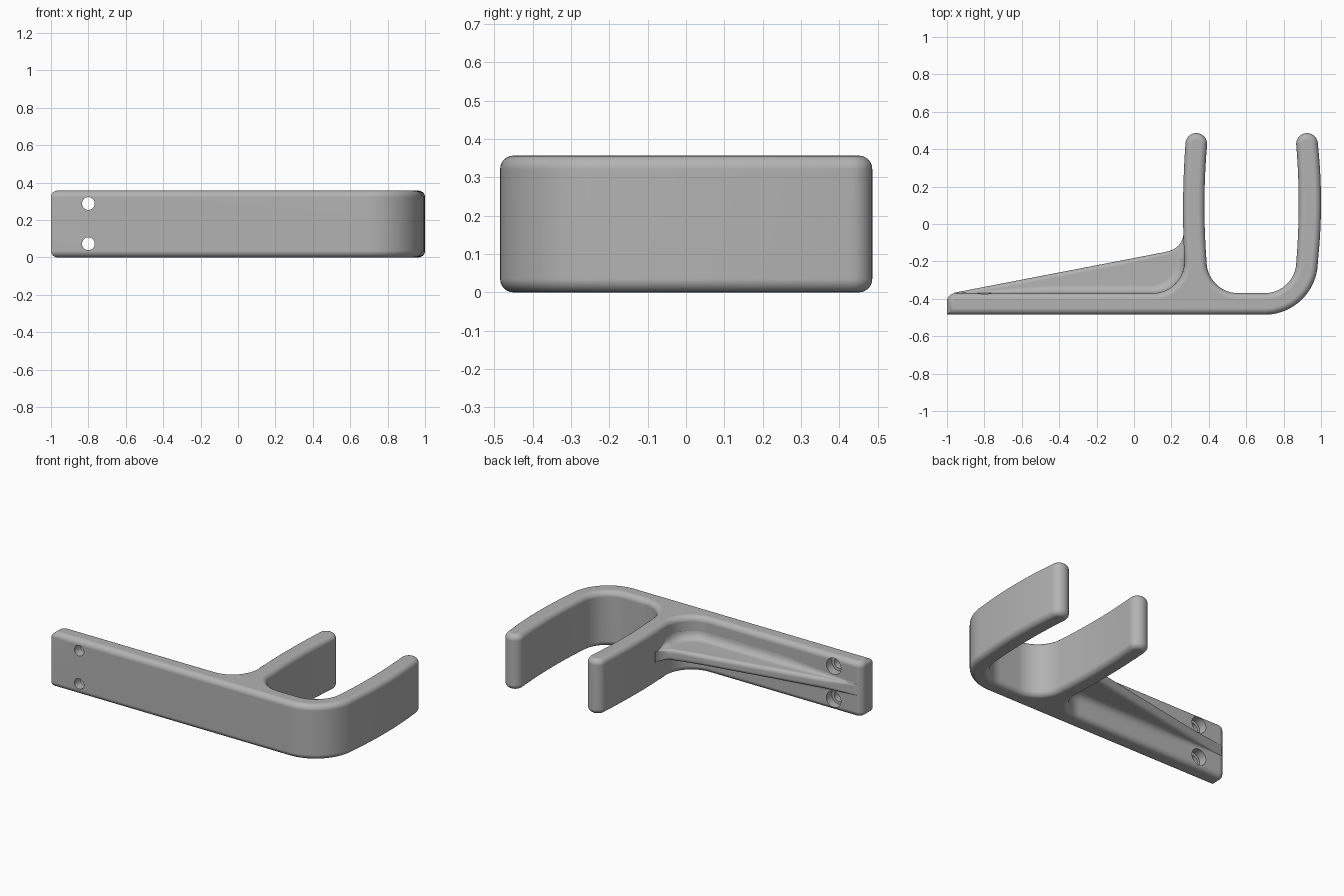
import bpy, bmesh, math
from mathutils import Vector

if "Cube" in bpy.data.objects:
    bpy.data.objects.remove(bpy.data.objects["Cube"])

HEIGHT, ROUND = 0.357, 0.035
grey = bpy.data.materials.new("satin_grey")
grey.diffuse_color = (0.45, 0.45, 0.45, 1)
grey.use_nodes = True
grey.node_tree.nodes["Principled BSDF"].inputs["Base Color"].default_value = grey.diffuse_color


def arc(cx, cy, r, a0, a1, n=14):
    return [(cx + r * math.cos(math.radians(a0 + (a1 - a0) * i / n)),
             cy + r * math.sin(math.radians(a0 + (a1 - a0) * i / n))) for i in range(n + 1)]


def bow(p, q, dx, n=10):
    """Points strictly between p and q, bulging sideways by dx."""
    return [(p[0] + (q[0] - p[0]) * t + 4 * dx * t * (1 - t), p[1] + (q[1] - p[1]) * t)
            for t in (i / n for i in range(1, n))]


def line(p, q, n):
    return [(p[0] + (q[0] - p[0]) * i / n, p[1] + (q[1] - p[1]) * i / n) for i in range(n)]


def loft(name, rings):
    """Skin closed rings of equal size and cap both ends."""
    bm = bmesh.new()
    vs = [[bm.verts.new(c) for c in ring] for ring in rings]
    n = len(rings[0])
    for a, b in zip(vs, vs[1:]):
        for i in range(n):
            j = (i + 1) % n
            bm.faces.new((a[i], a[j], b[j], b[i]))
    bm.faces.new(vs[0][::-1])
    bm.faces.new(vs[-1])
    bmesh.ops.recalc_face_normals(bm, faces=bm.faces)
    me = bpy.data.meshes.new(name)
    bm.to_mesh(me)
    bm.free()
    ob = bpy.data.objects.new(name, me)
    bpy.context.collection.objects.link(ob)
    me.materials.append(grey)
    return ob


def inset(pts, d):
    """Move a counter-clockwise outline inward by d with mitred corners."""
    out = []
    for i, p in enumerate(pts):
        p = Vector(p)
        e1 = (p - Vector(pts[i - 1])).normalized()
        e2 = (Vector(pts[(i + 1) % len(pts)]) - p).normalized()
        n1, n2 = Vector((-e1.y, e1.x)), Vector((-e2.y, e2.x))
        out.append(p + (n1 + n2) * (d / (1 + n1.dot(n2))))
    return out


def activate(ob):
    bpy.ops.object.select_all(action='DESELECT')
    ob.select_set(True)
    bpy.context.view_layer.objects.active = ob


# Outline of the plate with its two bowed arms, seen from above
outline = [(-1, -0.485)]
outline += arc(0.698, -0.2, 0.285, -90, 0, 20)
outline += bow((0.983, -0.2), (0.983, 0.428), 0.017)
outline += arc(0.925, 0.428, 0.058, 0, 180, 18)
outline += bow((0.867, 0.428), (0.868, -0.2), 0.013)
outline += arc(0.698, -0.2, 0.17, 0, -90)
outline += arc(0.558, -0.2, 0.17, -90, -180)
outline += bow((0.388, -0.2), (0.391, 0.428), -0.013)
outline += arc(0.333, 0.428, 0.058, 0, 180, 18)
outline += bow((0.275, 0.428), (0.27, -0.2), -0.01)
outline += arc(0.1, -0.2, 0.17, 0, -90)
outline += arc(-0.955, -0.415, 0.045, 90, 180, 10)

# Hook body: outline stacked upward with rounded rims
levels = [(ROUND * (1 - math.sin(a)), ROUND * (1 - math.cos(a)))
          for a in (math.radians(15 * k) for k in range(7))]
levels += [(d, HEIGHT - z) for d, z in reversed(levels)]
body = loft("hook_body", [[(p.x, p.y, z) for p in inset(outline, d)] for d, z in levels])

# Screw holes: narrow bore through the plate, wider recess at the back
for z in (0.073, 0.288):
    for radius, y0, y1 in ((0.034, -0.6, -0.3), (0.052, -0.425, -0.3)):
        bpy.ops.mesh.primitive_cylinder_add(vertices=40, radius=radius, depth=y1 - y0,
                                            location=(-0.8, (y0 + y1) / 2, z),
                                            rotation=(math.pi / 2, 0, 0))
        cutter = bpy.context.object
        cutter.name = "hole_cutter"
        cutter.hide_render = True
        mod = body.modifiers.new("hole", 'BOOLEAN')
        mod.operation, mod.solver, mod.object = 'DIFFERENCE', 'EXACT', cutter
        activate(body)
        bpy.ops.object.modifier_apply(modifier=mod.name)
        bpy.data.objects.remove(cutter)

# Tapered brace: ruled between the plate surface and a sloping crest
foot = line((-0.95, -0.37), (0.1, -0.37), 24) + arc(0.1, -0.2, 0.17, -90, 0, 12)
foot += line((0.27, -0.19), (0.266, -0.05), 10)
crest = line((-0.97, -0.369), (0.0, -0.182), 24) + line((0.0, -0.182), (0.165, -0.15), 13)
crest += [((1 - t) ** 2 * 0.165 + 2 * t * (1 - t) * 0.262 + t * t * 0.265,
           (1 - t) ** 2 * -0.15 + 2 * t * (1 - t) * -0.132 + t * t * -0.045)
          for t in (i / 10 for i in range(10))]


def brace_section(b, t, w=0.035):
    b, t = Vector(b), Vector(t)
    h = (t - b).length
    d = (t - b).normalized()
    f, r = min(0.05, 0.45 * h), min(0.025, 0.45 * h)
    quarter = [math.radians(15 * k) for k in range(7)]
    side = [(w + f, -0.01)]
    side += [(w + f - f * math.sin(a), f - f * math.cos(a)) for a in quarter]
    side += [(w - r + r * math.cos(a), h - r + r * math.sin(a)) for a in quarter]
    full = side + [(-s, k) for s, k in reversed(side)]
    return [(b.x + d.x * k, b.y + d.y * k, HEIGHT / 2 + s) for s, k in full]


brace = loft("centre_brace", [brace_section(b, t) for b, t in zip(foot, crest)])

# Smooth shading with flat faces kept flat
for ob in (body, brace):
    activate(ob)
    bpy.ops.object.shade_smooth_by_angle(angle=math.radians(35))
    ob.modifiers.new("weighted_normals", 'WEIGHTED_NORMAL').keep_sharp = True
